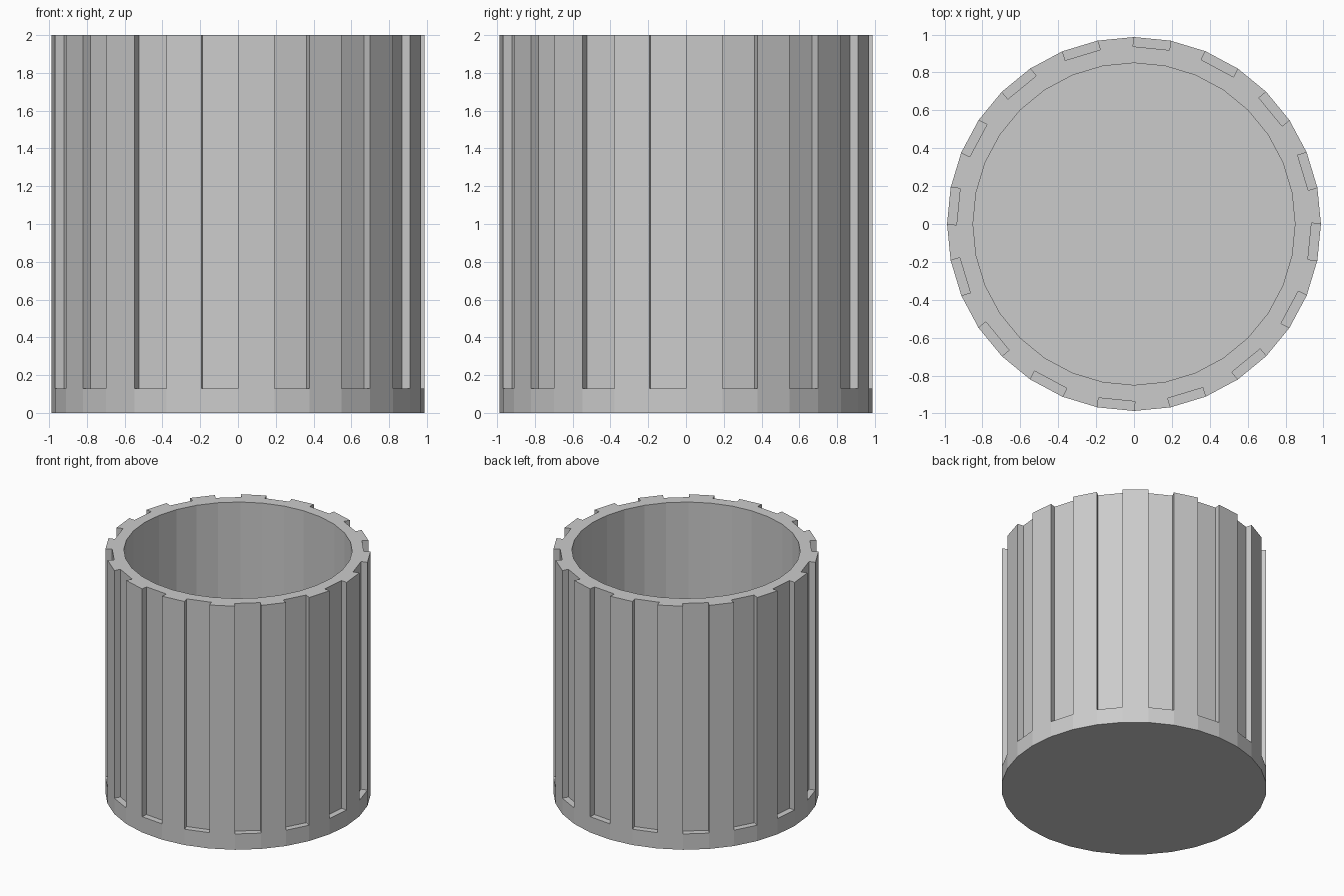
import bpy, bmesh
from math import cos, sin, pi

if "Cube" in bpy.data.objects:
    bpy.data.objects.remove(bpy.data.objects["Cube"])

R, R_IN, H = 0.987, 0.85, 2.0
LEDGE, FLOOR, DEPTH = 0.13, 0.13, 0.05
N = 32
STEP = 2 * pi / N

bm = bmesh.new()


def ring(r, z):
    return [bm.verts.new((r * cos(i * STEP), r * sin(i * STEP), z)) for i in range(N)]


def groove_corners(z):
    # Groove back corners, pushed straight in from every odd outer face
    out = {}
    for i in range(1, N, 2):
        mid = (i + 0.5) * STEP
        for k in (i, (i + 1) % N):
            out[k] = bm.verts.new((R * cos(k * STEP) - DEPTH * cos(mid),
                                   R * sin(k * STEP) - DEPTH * sin(mid), z))
    return out


base, ledge, top = ring(R, 0), ring(R, LEDGE), ring(R, H)
back_low, back_top = groove_corners(LEDGE), groove_corners(H)
inner_top, inner_low = ring(R_IN, H), ring(R_IN, FLOOR)
face = bm.faces.new

for i in range(N):
    j = (i + 1) % N
    face((base[i], base[j], ledge[j], ledge[i]))
    face((inner_top[i], inner_top[j], inner_low[j], inner_low[i]))
    if i % 2:
        # Groove: ledge, back, two sides, rim behind it
        face((ledge[i], ledge[j], back_low[j], back_low[i]))
        face((back_low[i], back_low[j], back_top[j], back_top[i]))
        face((ledge[i], back_low[i], back_top[i], top[i]))
        face((back_low[j], ledge[j], top[j], back_top[j]))
        face((back_top[i], back_top[j], inner_top[j], inner_top[i]))
    else:
        # Rib between grooves and its rim
        face((ledge[i], ledge[j], top[j], top[i]))
        face((back_top[i], top[i], top[j], back_top[j], inner_top[j], inner_top[i]))

# Underside and inside floor
face(base[::-1])
face(inner_low)
bmesh.ops.recalc_face_normals(bm, faces=bm.faces[:])

mesh = bpy.data.meshes.new("ribbed_cup")
bm.to_mesh(mesh)
bm.free()
bpy.context.collection.objects.link(bpy.data.objects.new("ribbed_cup", mesh))
